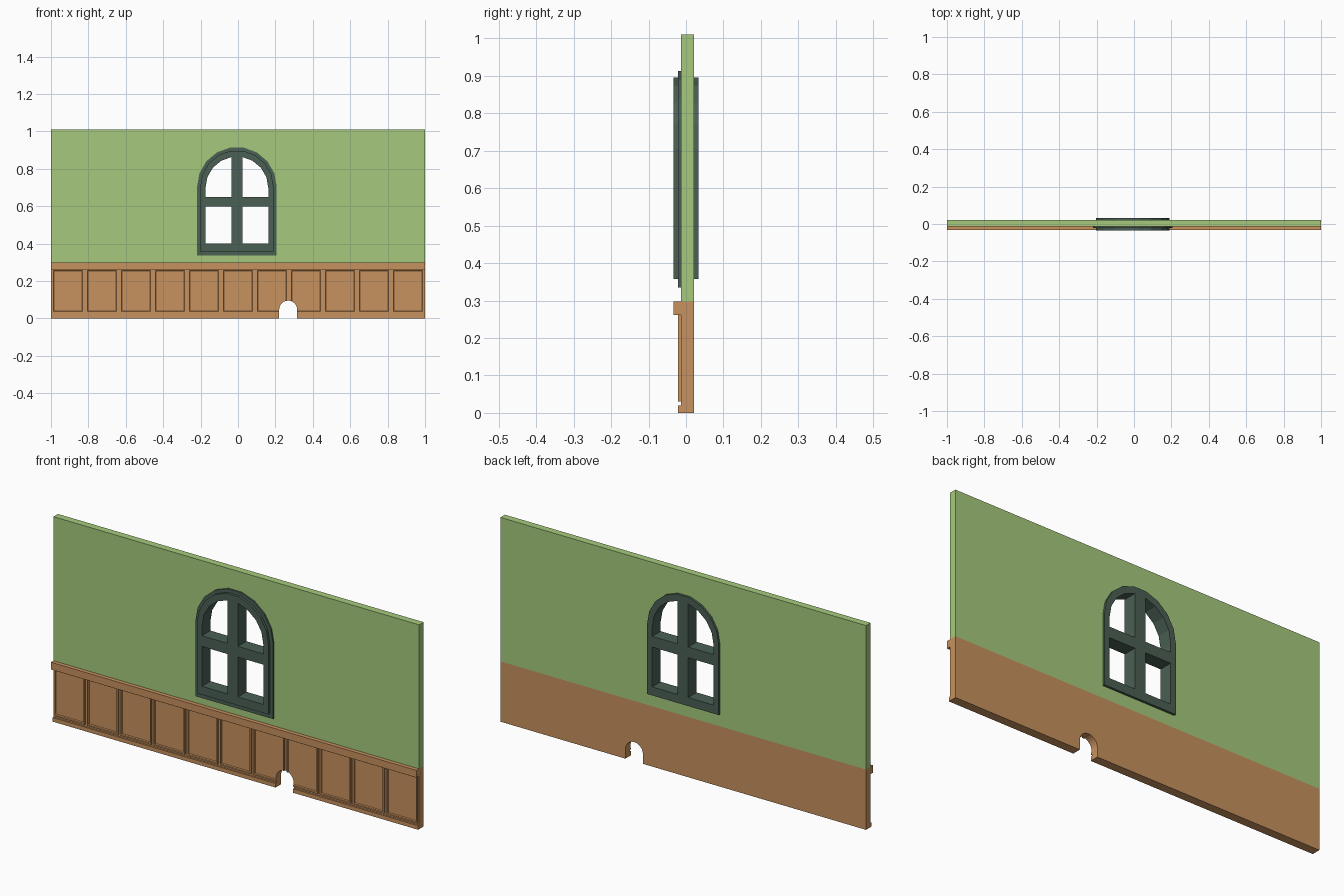
import bpy, bmesh, math
from mathutils import Matrix

if "Cube" in bpy.data.objects:
    bpy.data.objects.remove(bpy.data.objects["Cube"])


def material(name, col):
    m = bpy.data.materials.new(name)
    m.diffuse_color = (*col, 1)
    m.use_nodes = True
    m.node_tree.nodes["Principled BSDF"].inputs["Base Color"].default_value = m.diffuse_color
    return m


GREEN = material("wall_green", (0.38, 0.59, 0.205))
BROWN = material("wood_brown", (0.578, 0.287, 0.112))
DARK = material("window_dark_green", (0.069, 0.117, 0.089))


def add_mesh(name, me, mat):
    me.materials.clear()
    me.materials.append(mat)
    ob = bpy.data.objects.new(name, me)
    bpy.context.collection.objects.link(ob)
    return ob


def plate(name, loops, y0, y1, mat):
    """Extrude x/z outlines (with holes) between y0 and y1."""
    cu = bpy.data.curves.new(name, 'CURVE')
    cu.dimensions = '2D'
    cu.fill_mode = 'BOTH'
    cu.extrude = (y1 - y0) / 2
    for pts in loops:
        s = cu.splines.new('POLY')
        s.points.add(len(pts) - 1)
        for p, (x, z) in zip(s.points, pts):
            p.co = (x, z, 0, 1)
        s.use_cyclic_u = True
    tmp = bpy.data.objects.new("tmp", cu)
    bpy.context.collection.objects.link(tmp)
    dg = bpy.context.evaluated_depsgraph_get()
    me = bpy.data.meshes.new_from_object(tmp.evaluated_get(dg))
    bpy.data.objects.remove(tmp)
    me.transform(Matrix.Translation((0, (y0 + y1) / 2, 0)) @ Matrix.Rotation(math.pi / 2, 4, 'X'))
    bm = bmesh.new()
    bm.from_mesh(me)
    bmesh.ops.remove_doubles(bm, verts=bm.verts, dist=1e-5)
    bmesh.ops.recalc_face_normals(bm, faces=bm.faces)
    for f in bm.faces:
        f.smooth = False
        f.material_index = 0
    bm.to_mesh(me)
    bm.free()
    return add_mesh(name, me, mat)


def rect(x0, x1, z0, z1):
    return [(x0, z0), (x1, z0), (x1, z1), (x0, z1)]


def arc(cx, cz, r, n=9, last=None):
    last = n if last is None else last
    return [(cx + r * math.cos(math.pi * i / n), cz + r * math.sin(math.pi * i / n)) for i in range(last + 1)]


CX, SPRING = -0.006, 0.703      # window centre and arch spring line
HX, HR = 0.268, 0.048           # small floor hole


def arch(r, z0):
    return [(CX - r, z0), (CX + r, z0)] + arc(CX, SPRING, r)


def notched(z1):
    """Full-width strip with the floor hole cut from it."""
    if z1 > 0.1:
        hole = arc(HX, 0.047, HR, 12)[::-1]
    else:
        hole = [(HX - HR, z1), (HX + HR, z1)]
    if z1 > 0.1:
        return [[(-1, 0), (HX - HR, 0)] + hole + [(HX + HR, 0), (1, 0), (1, z1), (-1, z1)]]
    return [rect(-1, HX - HR, 0, z1), rect(HX + HR, 1, 0, z1)]


# wall
plate("upper_wall", [rect(-1, 1, 0.298, 1.01), arch(0.193, 0.365)], -0.013, 0.022, GREEN)
plate("lower_wall", notched(0.298), -0.013, 0.022, BROWN)
plate("baseboard", notched(0.02), -0.021, -0.013, BROWN)
plate("chair_rail", [rect(-1, 1, 0.262, 0.298)], -0.033, -0.013, BROWN)

# row of framed panels with sunken centres
bm = bmesh.new()
pitch = 2 / 11
for i in range(11):
    c = -1 + pitch * (i + 0.5)
    ret = bmesh.ops.create_cube(bm, size=1, matrix=Matrix.Translation((c, -0.0165, 0.146))
                                @ Matrix.Diagonal((0.170, 0.009, 0.232, 1)))
bm.normal_update()
front = [f for f in bm.faces if f.normal.y < -0.9]
bmesh.ops.inset_individual(bm, faces=front, thickness=0.010)
bmesh.ops.inset_individual(bm, faces=front, thickness=0.004)
for v in {v for f in front for v in f.verts}:
    v.co.y += 0.005
me = bpy.data.meshes.new("wall_panels")
bm.to_mesh(me)
bm.free()
panels = add_mesh("wall_panels", me, BROWN)

# cut the floor hole through the panels
cutter = plate("hole_cutter", [[(HX - HR, -0.1), (HX + HR, -0.1)] + arc(HX, 0.047, HR, 12)], -0.1, 0.1, BROWN)
cutter.hide_render = True
mod = panels.modifiers.new("hole", 'BOOLEAN')
mod.operation = 'DIFFERENCE'
mod.solver = 'EXACT'
mod.object = cutter
dg = bpy.context.evaluated_depsgraph_get()
cut = bpy.data.meshes.new_from_object(panels.evaluated_get(dg))
panels.modifiers.clear()
panels.data = cut
bpy.data.objects.remove(cutter)

# window casing on the front, then the sash with four panes open
plate("window_casing", [arch(0.213, 0.335), arch(0.190, 0.368)], -0.021, -0.012, DARK)
BAR, IN = 0.029, 0.168
holes = []
for s in (1, -1):
    for pts in (rect(BAR, IN, 0.40, 0.597),
                [(BAR, 0.65), (IN, 0.65)] + arc(0, SPRING - 0.006, IN, 9, 4)):
        holes.append([(CX + s * x, z) for x, z in pts])
plate("window_sash", [arch(0.196, 0.358)] + holes, -0.031, 0.033, DARK)

# raised front faces of the two leaves, leaving a thin seam between them
for s, side in ((1, "right"), (-1, "left")):
    R = 0.196
    outer = [(0.0015, 0.358), (R, 0.358)] + arc(0, SPRING, R, 9, 4) + [(0.0015, SPRING + R * math.sin(math.radians(80)))]
    loops = [[(CX + s * x, z) for x, z in outer]] + (holes[:2] if s == 1 else holes[2:])
    plate("window_leaf_" + side, loops, -0.0335, -0.031, DARK)
